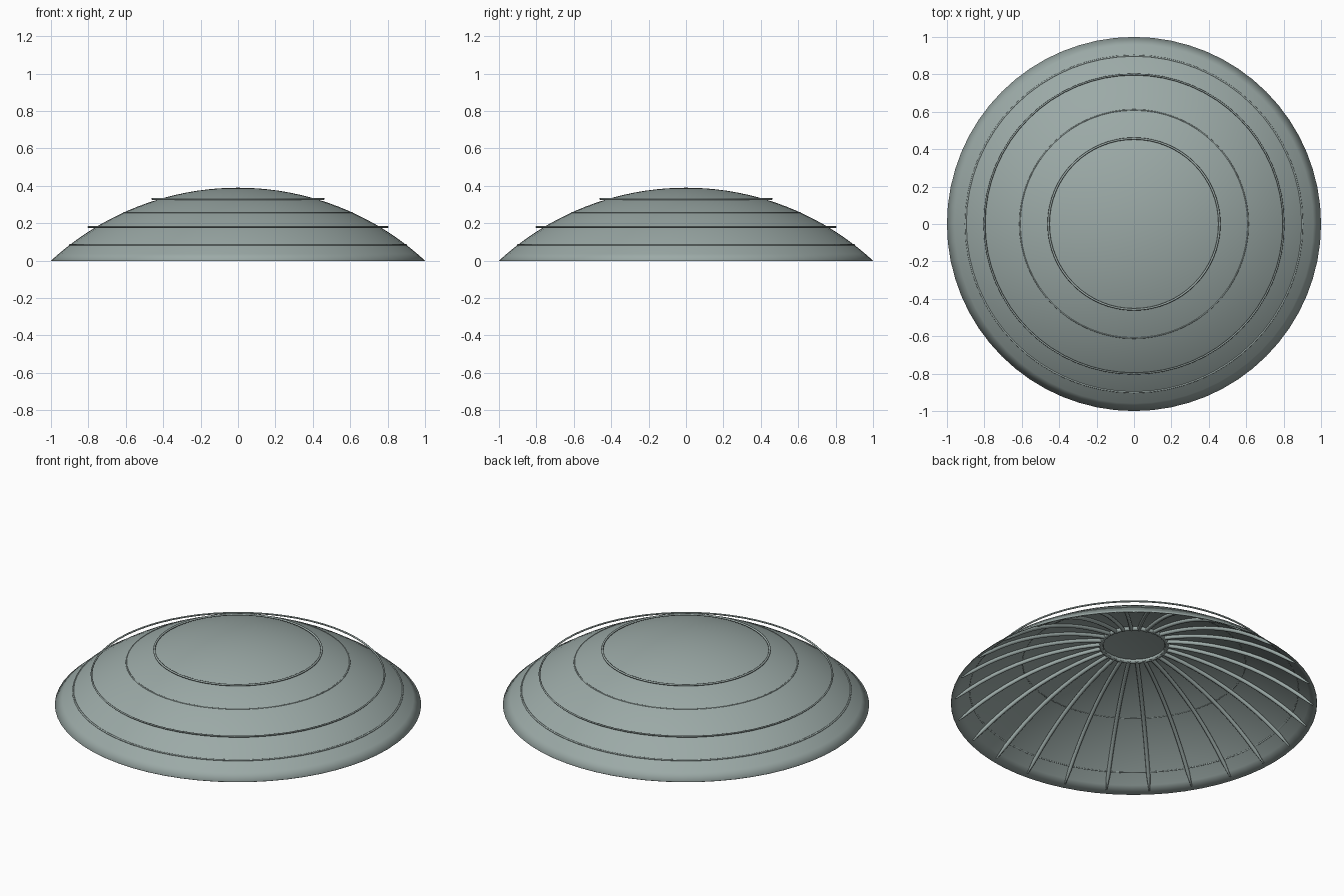
import bpy
import bmesh
from math import sin, cos, asin, pi, sqrt, radians

cube = bpy.data.objects.get("Cube")
if cube:
    bpy.data.objects.remove(cube)

RISE = 0.39                              # dome height over a rim of radius 1
BALL = (1 + RISE * RISE) / (2 * RISE)    # radius of the sphere it is cut from
RIBS = 26

grey = bpy.data.materials.new("grey_green")
grey.use_nodes = True
colour = (0.33, 0.40, 0.385, 1)
grey.diffuse_color = colour
grey.node_tree.nodes["Principled BSDF"].inputs["Base Color"].default_value = colour


def dome_z(r, ball=BALL):
    return sqrt(ball * ball - r * r) + RISE - BALL


def add_object(name, bm):
    mesh = bpy.data.meshes.new(name)
    bm.to_mesh(mesh)
    bm.free()
    mesh.materials.append(grey)
    obj = bpy.data.objects.new(name, mesh)
    bpy.context.collection.objects.link(obj)
    bpy.ops.object.select_all(action='DESELECT')
    obj.select_set(True)
    bpy.context.view_layer.objects.active = obj
    bpy.ops.object.shade_smooth_by_angle(angle=radians(40))
    return obj


def add_ring(name, radius, z, thickness):
    bpy.ops.mesh.primitive_torus_add(
        major_radius=radius, minor_radius=thickness, major_segments=64,
        minor_segments=8, location=(0, 0, z))
    ring = bpy.context.object
    ring.name = name
    ring.data.materials.append(grey)
    bpy.ops.object.shade_smooth_by_angle(angle=radians(60))


# Thin dome shell, spun from its arc
bm = bmesh.new()
steps = 20
rim_angle = asin(1 / BALL)
arc = [bm.verts.new((BALL * sin(rim_angle * i / steps), 0,
                     BALL * cos(rim_angle * i / steps) + RISE - BALL))
       for i in range(steps + 1)]
edges = [bm.edges.new(pair) for pair in zip(arc, arc[1:])]
bmesh.ops.spin(bm, geom=arc + edges, cent=(0, 0, 0), axis=(0, 0, 1),
               angle=2 * pi, steps=64)
bmesh.ops.remove_doubles(bm, verts=bm.verts, dist=0.0005)
bmesh.ops.recalc_face_normals(bm, faces=bm.faces)
top = max(bm.faces, key=lambda f: f.calc_center_median().z)
if top.normal.z < 0:
    bmesh.ops.reverse_faces(bm, faces=bm.faces)
shell = add_object("dome_shell", bm)
solid = shell.modifiers.new("thickness", 'SOLIDIFY')
solid.thickness = 0.004
solid.offset = -1

# Round ribs following the underside from the hub to the rim
curve = bpy.data.curves.new("ribs", 'CURVE')
curve.dimensions = '3D'
curve.bevel_depth = 0.011
curve.bevel_resolution = 2
curve.use_fill_caps = True
for k in range(RIBS):
    a = radians(3.5) + 2 * pi * k / RIBS
    path = curve.splines.new('POLY')
    path.points.add(12)
    for i, point in enumerate(path.points):
        r = 0.17 + 0.805 * i / 12
        point.co = (r * cos(a), r * sin(a), dome_z(r) - 0.014, 1)
        point.radius = 1 if i < 12 else 0.35
ribs = bpy.data.objects.new("ribs", curve)
bpy.context.collection.objects.link(ribs)
curve.materials.append(grey)

# Hoops over and through the shell, and the hub ring under its crown
add_ring("upper_hoop", 0.457, 0.33, 0.006)
add_ring("middle_hoop", 0.61, dome_z(0.61) - 0.002, 0.004)
add_ring("lower_hoop", 0.80, 0.18, 0.005)
add_ring("rim_hoop", 0.90, dome_z(0.90) - 0.001, 0.005)
add_ring("hub_ring", 0.18, 0.366, 0.012)
